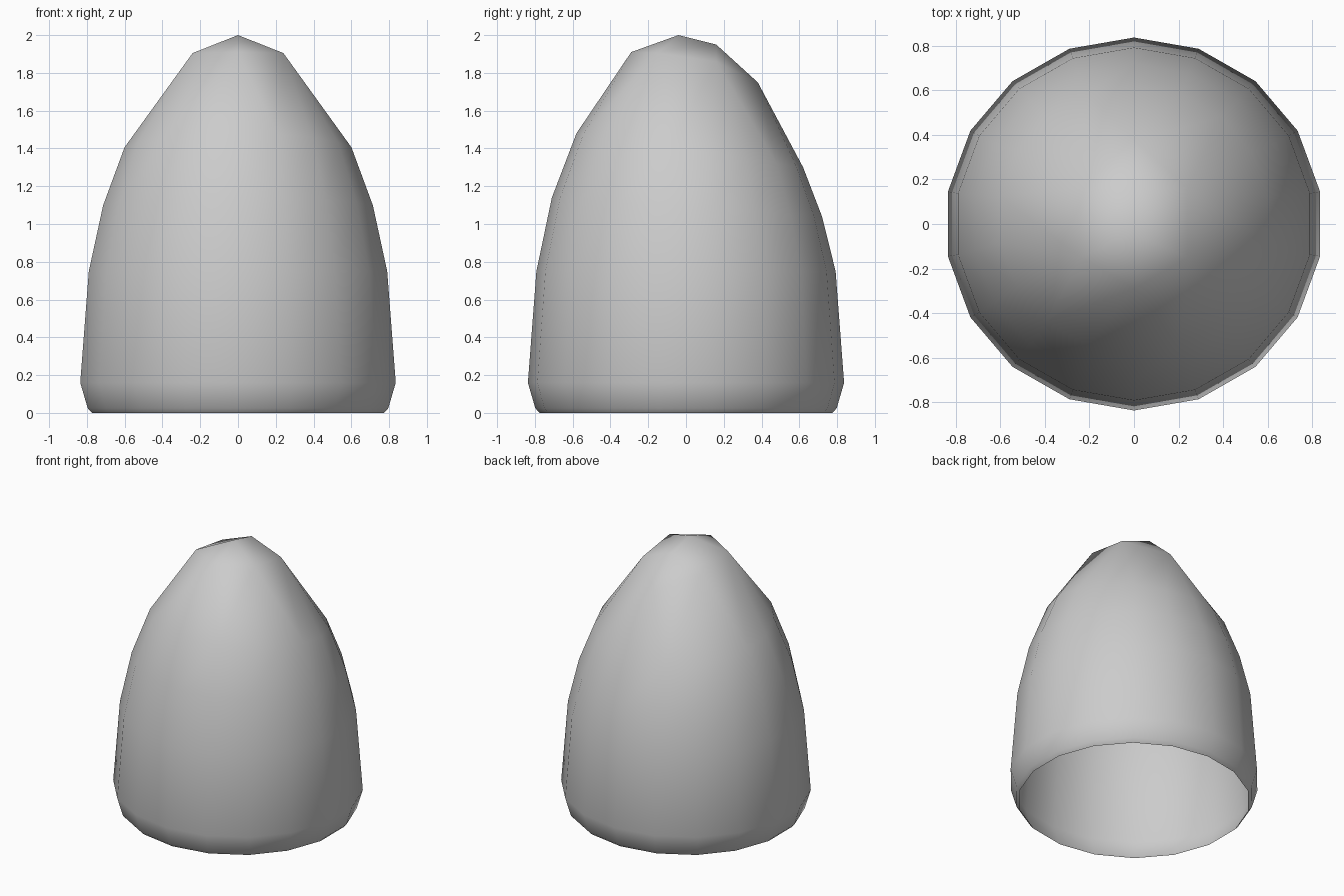
import bpy
import bmesh
from math import sin, cos, pi

if "Cube" in bpy.data.objects:
    bpy.data.objects.remove(bpy.data.objects["Cube"], do_unlink=True)

SIDES = 18

grey = bpy.data.materials.new("plain grey")
grey.use_nodes = True
grey.diffuse_color = (0.6, 0.6, 0.6, 1)
grey.node_tree.nodes["Principled BSDF"].inputs["Base Color"].default_value = (0.6, 0.6, 0.6, 1)

bm = bmesh.new()


def ring(rx, ry, z, shift=0.0, tilt=0.0):
    """Ring starting at the front; tilt lowers it towards the back."""
    verts = []
    for i in range(SIDES):
        a = 2 * pi * i / SIDES
        y = -ry * cos(a)
        verts.append(bm.verts.new((rx * sin(a), y + shift, z - tilt * y)))
    return verts


# Open shell walls: radius x, radius y, height, backward shift, tilt
profile = [
    (0.785, 0.775, 0.0, 0, 0),
    (0.808, 0.798, 0.025, 0, 0),
    (0.848, 0.837, 0.16, 0, 0),
    (0.802, 0.792, 0.75, 0, 0),
    (0.725, 0.715, 1.09, 0.005, 0.07),
    (0.61, 0.60, 1.39, 0.02, 0.15),
]
rings = [ring(*p) for p in profile]
for low, high in zip(rings, rings[1:]):
    for i in range(SIDES):
        j = (i + 1) % SIDES
        bm.faces.new((low[i], low[j], high[j], high[i]))

# Six-sided cap ring with a two-point ridge on top
front = bm.verts.new((0, -0.29, 1.91))
back = bm.verts.new((0, 0.38, 1.75))
peak = bm.verts.new((0, -0.04, 2.0))
ridge = bm.verts.new((0, 0.16, 1.95))
left, right = [
    [bm.verts.new((s * 0.24, -0.15, 1.905)), bm.verts.new((s * 0.24, 0.16, 1.86))]
    for s in (1, -1)
]
cap = [front, left[0], left[1], back, right[1], right[0]]

# Join the wall to the cap, three wall edges for each cap edge
top = rings[-1]
for k in range(6):
    a, b = cap[k], cap[(k + 1) % 6]
    w = [top[(3 * k + n) % SIDES] for n in range(4)]
    bm.faces.new((w[0], w[1], a))
    bm.faces.new((w[1], w[2], b, a))
    bm.faces.new((w[2], w[3], b))

# Close the tip
for near, far in (left, right):
    bm.faces.new((front, near, peak))
    bm.faces.new((near, far, ridge, peak))
    bm.faces.new((far, back, ridge))

bmesh.ops.recalc_face_normals(bm, faces=bm.faces)
# An open shell must face outward
bm.normal_update()
wall = max(bm.faces, key=lambda f: f.calc_center_median().x)
if wall.normal.x < 0:
    bmesh.ops.reverse_faces(bm, faces=bm.faces)
for f in bm.faces:
    f.smooth = True

mesh = bpy.data.meshes.new("domed_shell")
bm.to_mesh(mesh)
bm.free()
mesh.materials.append(grey)
shell = bpy.data.objects.new("domed_shell", mesh)
bpy.context.collection.objects.link(shell)
